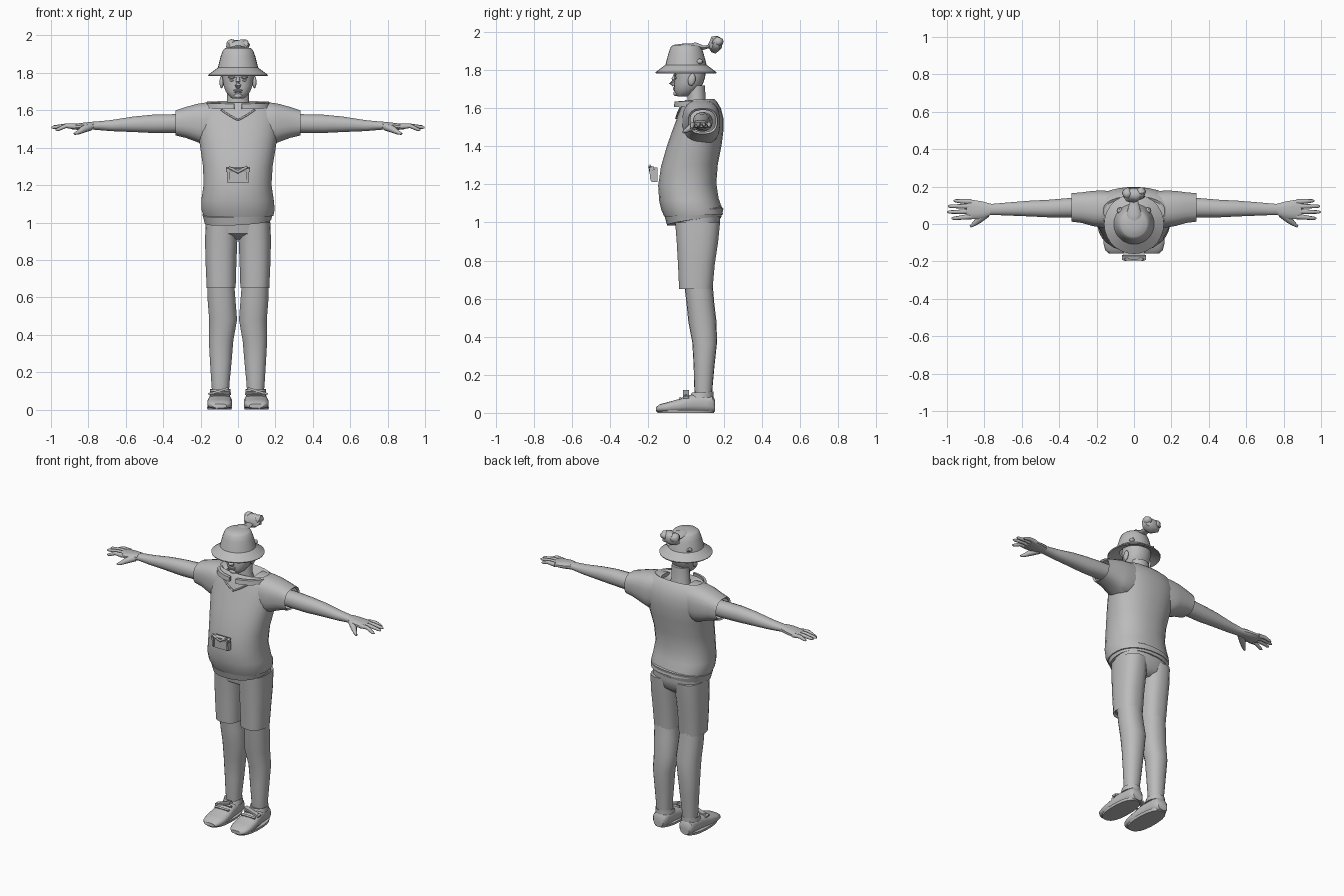
import bpy, bmesh, math, random
from mathutils import Vector, Matrix

random.seed(4)
grey = bpy.data.materials.new("plain_grey")
grey.diffuse_color = (0.5, 0.5, 0.5, 1)


def finish(name, bm, angle=40):
    bmesh.ops.recalc_face_normals(bm, faces=bm.faces)
    me = bpy.data.meshes.new(name)
    bm.to_mesh(me)
    bm.free()
    ob = bpy.data.objects.new(name, me)
    bpy.context.collection.objects.link(ob)
    me.materials.append(grey)
    bpy.ops.object.select_all(action='DESELECT')
    ob.select_set(True)
    bpy.context.view_layer.objects.active = ob
    bpy.ops.object.shade_smooth_by_angle(angle=math.radians(angle))
    return ob


def loft(name, axis, rings, n=20, power=2.0, caps=(True, True), tilt=(0, 0), angle=40):
    """rings: (position on axis, lo, hi, lo, hi) extents across the axis"""
    bm = bmesh.new()
    loops = []
    for t, a0, a1, b0, b1 in rings:
        loop = []
        for i in range(n):
            th = 2 * math.pi * (i + .5) / n
            c, s = math.cos(th), math.sin(th)
            u = (a0 + a1) / 2 + (a1 - a0) / 2 * math.copysign(abs(c) ** (2 / power), c)
            v = (b0 + b1) / 2 + (b1 - b0) / 2 * math.copysign(abs(s) ** (2 / power), s)
            p = {'x': (t, u, v), 'y': (u, t, v), 'z': (u, v, t + tilt[0] * u + tilt[1] * v)}[axis]
            loop.append(bm.verts.new(p))
        loops.append(loop)
    for A, B in zip(loops, loops[1:]):
        for i in range(n):
            bm.faces.new((A[i], A[(i + 1) % n], B[(i + 1) % n], B[i]))
    if caps[0]:
        bm.faces.new(loops[0])
    if caps[1]:
        bm.faces.new(loops[-1])
    return finish(name, bm, angle)


def flip(ob):
    """mirrored partner across the middle plane"""
    m = ob.modifiers.new("mirror", 'MIRROR')
    m.use_mirror_merge = False
    return ob


def tube(name, pts, radii, flat=1.0, n=8):
    bm = bmesh.new()
    pts = [Vector(p) for p in pts]
    loops = []
    for k, p in enumerate(pts):
        d = (pts[min(k + 1, len(pts) - 1)] - pts[max(k - 1, 0)]).normalized()
        side = d.cross(Vector((0, 0, 1))).normalized()
        up = side.cross(d)
        loops.append([bm.verts.new(p + radii[k] * (side * math.cos(2 * math.pi * i / n)
                      + up * flat * math.sin(2 * math.pi * i / n))) for i in range(n)])
    for A, B in zip(loops, loops[1:]):
        for i in range(n):
            bm.faces.new((A[i], A[(i + 1) % n], B[(i + 1) % n], B[i]))
    bm.faces.new(loops[0])
    bm.faces.new(loops[-1])
    return finish(name, bm, 60)


def blob(name, loc, size, rough=0.0, sub=2, rot=0):
    bm = bmesh.new()
    bmesh.ops.create_icosphere(bm, subdivisions=sub, radius=1)
    for v in bm.verts:
        v.co *= 1 + random.uniform(-rough, rough)
    bmesh.ops.transform(bm, verts=bm.verts, matrix=Matrix.Translation(loc)
                        @ Matrix.Rotation(rot, 4, 'X') @ Matrix.Diagonal((*size, 1)))
    return finish(name, bm, 50)


def box(name, loc, size, rot=0, axis='X'):
    bm = bmesh.new()
    bmesh.ops.create_cube(bm, size=1)
    bmesh.ops.transform(bm, verts=bm.verts, matrix=Matrix.Translation(loc)
                        @ Matrix.Rotation(rot, 4, axis) @ Matrix.Diagonal((*size, 1)))
    return finish(name, bm)


# shirt body with a sunken neck opening
loft("shirt", 'z', [
    (1.035, -.185, .19, -.115, .195), (1.07, -.197, .197, -.13, .19),
    (1.12, -.197, .192, -.142, .172), (1.20, -.185, .18, -.147, .16),
    (1.30, -.188, .186, -.132, .168), (1.40, -.203, .203, -.103, .188),
    (1.48, -.215, .215, -.075, .198), (1.54, -.222, .222, -.052, .197),
    (1.59, -.215, .215, -.035, .185), (1.625, -.195, .195, -.02, .165),
    (1.643, -.165, .165, -.005, .148), (1.625, -.12, .12, .0, .13),
    (1.60, -.06, .06, .01, .10)], n=28, power=2.3, tilt=(0, .04))
# loose shirt hem, tilted to one side
loft("shirt_hem", 'z', [
    (1.0, -.178, .178, -.10, .185), (1.045, -.19, .19, -.112, .197),
    (1.06, -.17, .17, -.10, .18)], n=28, power=2.3, tilt=(.055, .14), caps=(True, True))

# sleeves, open at the cuff
flip(loft("sleeve", 'x', [
    (.10, -.01, .175, 1.44, 1.645), (.17, -.02, .18, 1.41, 1.643),
    (.22, -.012, .178, 1.43, 1.635), (.28, .005, .17, 1.452, 1.618),
    (.335, .012, .165, 1.465, 1.60), (.325, .022, .155, 1.475, 1.59)],
    n=20, power=2.6, caps=(True, False)))
flip(loft("arm", 'x', [
    (.26, .035, .14, 1.485, 1.58), (.34, .035, .14, 1.478, 1.58),
    (.46, .035, .13, 1.478, 1.577), (.56, .04, .125, 1.483, 1.567),
    (.68, .045, .115, 1.488, 1.548), (.76, .048, .108, 1.495, 1.54),
    (.79, .042, .113, 1.497, 1.537)], n=16, power=2.2))
# hands and fingers
flip(loft("palm", 'x', [
    (.77, .045, .11, 1.497, 1.54), (.81, .028, .122, 1.495, 1.536),
    (.86, .025, .13, 1.495, 1.53), (.895, .03, .13, 1.499, 1.526)], n=12, power=2.5))
for i, (y0, y1, tip, z1) in enumerate([(.04, .03, .975, 1.497), (.067, .064, .998, 1.509),
                                       (.094, .095, .995, 1.511), (.119, .124, .965, 1.506)]):
    flip(tube("finger_%d" % (i + 1), [(.87, y0, 1.513), (.92, (y0 + y1) / 2, 1.517),
              (tip - .012, y1, z1), (tip, y1, z1 - .002)], [.015, .012, .009, .004]))
flip(tube("thumb", [(.79, .055, 1.513), (.83, .022, 1.497), (.855, .0, 1.482),
                    (.875, -.014, 1.474)], [.022, .019, .012, .006]))

# shorts: seat and two legs
loft("shorts_seat", 'z', [
    (.91, -.05, .05, .0, .13), (.94, -.165, .165, -.05, .165),
    (1.0, -.172, .172, -.06, .18), (1.06, -.17, .17, -.07, .175)], n=24, power=2.5)
flip(loft("shorts_leg", 'z', [
    (.665, .02, .158, -.025, .13), (.65, .012, .168, -.037, .14),
    (.78, .008, .174, -.043, .152), (.90, .003, .177, -.05, .17),
    (1.0, .0, .174, -.058, .18)], n=20, power=2.5, caps=(True, True)))
# lower legs
flip(loft("leg", 'z', [
    (.08, .048, .138, .048, .135), (.14, .045, .143, .043, .14),
    (.25, .034, .15, .04, .15), (.37, .024, .157, .033, .163),
    (.48, .004, .155, .012, .16), (.58, .012, .163, .002, .148),
    (.68, .02, .164, -.01, .14)], n=18, power=2.2))

# shoes
flip(loft("shoe", 'y', [
    (-.157, .06, .135, .008, .03), (-.14, .042, .155, .004, .045),
    (-.10, .03, .165, .002, .056), (-.04, .03, .164, .002, .072),
    (.01, .036, .158, .002, .092), (.05, .04, .152, .002, .10),
    (.11, .045, .146, .002, .098), (.14, .05, .142, .002, .09),
    (.152, .062, .13, .006, .07)], n=16, power=2.7))
flip(loft("shoe_sole", 'z', [
    (0, .034, .164, -.15, .147), (.016, .03, .167, -.157, .153)], n=20, power=2.4))
flip(loft("shoe_collar", 'z', [
    (.075, .036, .152, .015, .145), (.105, .04, .15, .03, .145),
    (.10, .05, .14, .04, .135)], n=16, tilt=(0, .05)))
for i, y in enumerate((-.03, .0)):
    flip(box("shoelace_%d" % (i + 1), (.096, y, .077 + i * .014), (.10, .012, .01), .45))
flip(box("lace_bow", (.105, .0, .098), (.11, .03, .012), .3, 'Y'))

# neck and head
loft("neck", 'z', [(1.57, -.075, .075, .005, .12), (1.63, -.06, .06, .005, .105),
                   (1.72, -.058, .058, .01, .10)], n=16)
loft("head", 'z', [
    (1.662, -.03, .03, -.045, .01), (1.675, -.047, .047, -.057, .035),
    (1.70, -.066, .066, -.063, .07), (1.73, -.077, .077, -.062, .09),
    (1.76, -.082, .082, -.06, .10), (1.80, -.085, .085, -.063, .105),
    (1.85, -.08, .08, -.06, .10)], n=22, power=2.2)
tube("nose", [(0, -.055, 1.775), (0, -.066, 1.75), (0, -.073, 1.735), (0, -.06, 1.723)],
     [.009, .012, .017, .012])
blob("upper_lip", (0, -.06, 1.706), (.026, .009, .006))
blob("lower_lip", (0, -.058, 1.697), (.022, .009, .006))
blob("chin", (0, -.052, 1.677), (.024, .015, .014))
flip(blob("brow", (.034, -.058, 1.776), (.022, .008, .006)))
flip(blob("eye", (.034, -.054, 1.76), (.013, .007, .006)))
flip(blob("ear", (.088, .03, 1.75), (.011, .02, .034), rot=-.2))

# hat: brim and crown turned as one profile
bm = bmesh.new()
profile = [(.085, 1.815), (.158, 1.783), (.16, 1.789), (.108, 1.828), (.106, 1.836),
           (.092, 1.89), (.08, 1.922), (.068, 1.932), (.03, 1.938), (0, 1.94)]
vs = [bm.verts.new((r, 0, z)) for r, z in profile]
es = [bm.edges.new(e) for e in zip(vs, vs[1:])]
bmesh.ops.spin(bm, geom=vs + es, cent=(0, 0, 0), axis=(0, 0, 1), angle=2 * math.pi, steps=28)
bmesh.ops.remove_doubles(bm, verts=bm.verts, dist=.0005)
finish("hat", bm, 35)
# gathered cloth tail and tuft at the back of the hat
tube("hat_tail", [(0, .01, 1.925), (0, .05, 1.93), (0, .09, 1.918), (0, .13, 1.925)],
     [.03, .042, .03, .02], .4, 10)
blob("hat_tuft", (0, .155, 1.935), (.06, .038, .045), .16)
for s in (-1, 1):
    blob("tuft_lobe", (s * .035, .165, 1.95), (.028, .03, .027), .15)
flip(blob("hat_trim", (.075, .07, 1.845), (.02, .02, .014), .15, 1))

# collar flaps curving around the front of the neck
bm = bmesh.new()
rows = []
for i in range(9):
    th = math.radians(-83 + i * 9.5)
    c, s = math.cos(th), math.sin(th)
    rows.append([bm.verts.new(((.165 + d) * c, .055 + (.112 + d) * s, z + .004 * i / 8))
                 for d, z in ((-.012, 1.636), (.004, 1.634), (.008, 1.606), (-.008, 1.608))])
for A, B in zip(rows, rows[1:]):
    for k in range(4):
        bm.faces.new((A[k], A[(k + 1) % 4], B[(k + 1) % 4], B[k]))
bm.faces.new(rows[0])
bm.faces.new(rows[-1])
flip(finish("collar_flap", bm))
# edges of the V neckline
flip(tube("neckline", [(.0, -.052, 1.548), (.045, -.044, 1.572), (.09, -.03, 1.603)],
          [.005, .005, .005]))

# belly pouch
box("pouch", (0, -.165, 1.25), (.11, .03, .075))
box("pouch_flap", (0, -.178, 1.283), (.13, .022, .02), .3)
flip(box("pouch_strap", (.052, -.183, 1.255), (.012, .015, .07), .1))
tube("pouch_tie", [(-.05, -.19, 1.295), (0, -.185, 1.27), (.05, -.19, 1.298)], [.007, .009, .007])
